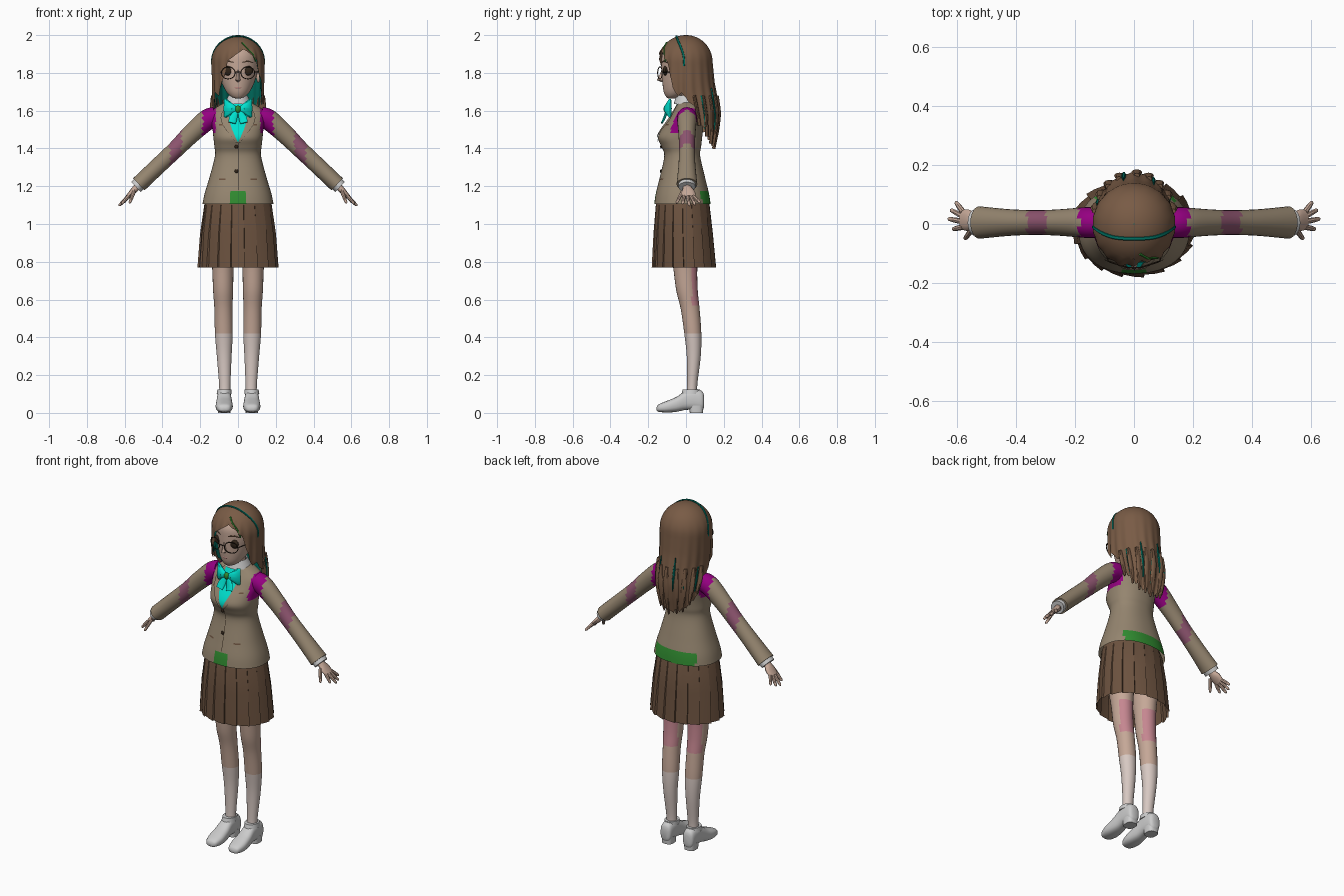
import bpy, bmesh
from math import sin, cos, pi, radians, sqrt, copysign
from mathutils import Vector as V

if "Cube" in bpy.data.objects:
    bpy.data.objects.remove(bpy.data.objects["Cube"])

X, Y, Z = V((1, 0, 0)), V((0, 1, 0)), V((0, 0, 1))


def mat(name, *c):
    m = bpy.data.materials.new(name)
    m.diffuse_color = (*c, 1)
    m.use_nodes = True
    m.node_tree.nodes["Principled BSDF"].inputs["Base Color"].default_value = m.diffuse_color
    return m


SKIN, HAIR = mat("skin", .56, .39, .31), mat("hair", .19, .105, .06)
TAN, BROWN = mat("jacket", .30, .235, .16), mat("skirt", .15, .085, .05)
CYAN, GREEN = mat("cyan", .0, .75, .62), mat("green", .03, .26, .03)
TEAL, PURPLE = mat("teal", .0, .16, .12), mat("magenta", .30, .0, .22)
MAUVE, PINK = mat("mauve", .27, .09, .16), mat("pink", .56, .24, .28)
WHITE, SOCK = mat("white", .75, .75, .75), mat("sock", .68, .58, .54)
DARK, LIP = mat("dark", .03, .018, .01), mat("lip", .45, .22, .2)


def make(name, verts, faces, m, mirror=False, paint=None, angle=40):
    me = bpy.data.meshes.new(name)
    me.from_pydata(verts, [], faces)
    bm = bmesh.new()
    bm.from_mesh(me)
    bmesh.ops.recalc_face_normals(bm, faces=bm.faces)
    bm.to_mesh(me)
    bm.free()
    me.shade_smooth()
    me.set_sharp_from_angle(angle=radians(angle))
    ob = bpy.data.objects.new(name, me)
    bpy.context.collection.objects.link(ob)
    mats = [m]
    me.materials.append(m)
    for p in me.polygons if paint else []:
        pm = paint(p.center)
        if pm:
            if pm not in mats:
                mats.append(pm)
                me.materials.append(pm)
            p.material_index = mats.index(pm)
    if mirror:
        ob.modifiers.new("mirror", 'MIRROR').use_mirror_merge = False
    return ob


def grid(rows, closed):
    n, f = len(rows[0]), []
    for i in range(len(rows) - 1):
        for j in range(n if closed else n - 1):
            k = (j + 1) % n
            f.append((i*n + j, i*n + k, i*n + n + k, i*n + n + j))
    return [p for r in rows for p in r], f


def dense(rows, k=4):
    # Catmull-Rom refinement of a table of numbers
    out, P = [], [rows[0]] + list(rows) + [rows[-1]]
    for i in range(1, len(P) - 2):
        for s in range(k):
            t = s / k
            out.append(tuple(.5*(2*b + (c - a)*t + (2*a - 5*b + 4*c - d)*t*t + (3*b - a - 3*c + d)*t**3)
                             for a, b, c, d in zip(*P[i-1:i+3])))
    return out + [tuple(rows[-1])]


def loft(name, rings, m, n=24, caps=True, power=2, **kw):
    # each ring: centre, half axis, half axis
    pw = lambda a: copysign(abs(a)**(2/power), a)
    rows = [[c + u*pw(cos(2*pi*j/n)) + v*pw(sin(2*pi*j/n)) for j in range(n)] for c, u, v in rings]
    vs, f = grid(rows, True)
    if caps:
        f += [tuple(range(n)), tuple(range(len(vs) - n, len(vs)))]
    return make(name, vs, f, m, **kw)


def flat(rows):      # horizontal rings from z, cx, cy, rx, ry
    return [(V((cx, cy, z)), X*rx, Y*ry) for z, cx, cy, rx, ry in rows]


def tube(name, pts, m, side=Y, n=12, **kw):   # pts: x, y, z, r along side, r across
    P, out = [V(p[:3]) for p in pts], []
    for i, p in enumerate(pts):
        t = (P[min(i + 1, len(P) - 1)] - P[max(i - 1, 0)]).normalized()
        v = t.cross(side).normalized()
        out.append((P[i], v.cross(t)*p[3], v*p[4]))
    return loft(name, out, m, n, **kw)


def ball(name, c, r, m, mirror=False, n=16):
    rows = [(c[2] + r[2]*cos(a), c[0], c[1], r[0]*sin(a), r[1]*sin(a))
            for a in [pi*(i + .02)/10.04 for i in range(11)]]
    return loft(name, flat(rows), m, n, mirror=mirror)


def lerp(table, z):
    table = sorted(table)
    if z <= table[0][0]:
        return table[0][1:]
    for a, b in zip(table, table[1:]):
        if z <= b[0]:
            t = (z - a[0])/(b[0] - a[0])
            return tuple(p + (q - p)*t for p, q in zip(a[1:], b[1:]))
    return table[-1][1:]


# Jacket: z, half width, front y, back y
J = dense([(1.105, .188, -.168, .13), (1.16, .177, -.16, .122), (1.25, .15, -.138, .1), (1.36, .122, -.115, .075),
           (1.41, .125, -.13, .08), (1.455, .13, -.148, .085), (1.5, .135, -.13, .09), (1.55, .146, -.095, .09),
           (1.59, .146, -.07, .085), (1.62, .112, -.052, .075), (1.65, .055, -.04, .06)], 5)


def jacket_paint(c):
    if c.z < 1.185 - abs(c.x)*.5 and abs(c.x) < .045 and c.y < 0:
        return GREEN
    if c.z < 1.17 and -.13 < c.x < .14 and c.y > 0:
        return GREEN
    return PURPLE if abs(c.x) > .118 and c.z > 1.48 else None


loft("jacket", flat([(z, 0, (a + b)/2, w, (b - a)/2) for z, w, a, b in J]), TAN, 64, False, 2.25, paint=jacket_paint)


def front_y(x, z):
    w, a, b = lerp(J, z)
    return (a + b)/2 - (b - a)/2*max(0, 1 - min(1, abs(x)/w)**2.25)**(1/2.25)


def patch(name, rows, off, m, mirror=False):   # strip lying on the jacket front
    g = [[V((x, front_y(x, z) - off, z)) for x in [a + (b - a)*i/6 for i in range(7)]] for z, a, b in dense(rows, 4)]
    vs, f = grid(g, False)
    make(name, vs, f, m, mirror)


patch("shirt_front", [(1.645, -.045, .045), (1.58, -.055, .055), (1.5, -.032, .032), (1.43, -.002, .002)], .004, CYAN)
patch("lapel", [(1.64, .04, .05), (1.59, .05, .085), (1.55, .046, .09), (1.5, .031, .065), (1.43, .0, .012)], .008, TAN, True)
patch("jacket_seam", [(1.43, 0, .003), (1.3, 0, .003), (1.18, 0, .003)], .002, DARK)
for z in (1.41, 1.28):
    ball("button", (-.008, front_y(0, z) - .002, z), (.01, .005, .01), DARK, n=10)
for z in (1.53, 1.24):
    patch("pocket", [(z, .065, .1), (z - .008, .065, .1)], .003, BROWN, True)

# Collar and bow
loft("shirt_collar", flat([(1.675, 0, .0, .045, .046), (1.68, 0, 0, .05, .052), (1.635, 0, .005, .072, .07)]), WHITE, 32, False)
tube("bow_wing", [(.004, -.098, 1.605, .01, .012), (.03, -.1, 1.61, .018, .026), (.06, -.088, 1.612, .014, .05),
                  (.073, -.08, 1.612, .005, .05)], CYAN, mirror=True)
tube("bow_tail", [(.008, -.1, 1.6, .008, .01), (.026, -.115, 1.56, .006, .022), (.032, -.128, 1.535, .004, .02)], CYAN, mirror=True)
ball("bow_knot", (0, -.105, 1.608), (.016, .014, .02), GREEN)

# Skirt with sawtooth pleats
rows, N = [], 18
for z, w, a, b, amp in [(1.14, .165, -.148, .11, 0), (1.1, .178, -.16, .125, .01), (.95, .198, -.172, .142, .035), (.77, .21, -.18, .158, .055)]:
    row = []
    for i in range(N):
        for fr, h in ((0, 0), (.5, .5), (.96, 1)):
            t, k = 2*pi*(i + fr)/N, 1 - amp*.6 + amp*h
            row.append(V((w*k*cos(t), (a + b)/2 + (b - a)/2*k*sin(t), z)))
    rows.append(row)
vs, f = grid(rows, True)
make("pleated_skirt", vs, f, BROWN, angle=15)

# Sleeves, cuffs and hands
arm = dense([(.12, .005, 1.565, .052, .055), (.165, .005, 1.55, .052, .055), (.25, .005, 1.475, .045, .05),
             (.33, .005, 1.395, .042, .045), (.42, .005, 1.31, .045, .044), (.525, .005, 1.21, .055, .044)], 6)
tube("sleeve", arm, TAN, n=24, mirror=True,
     paint=lambda c: PURPLE if c.x < .187 else MAUVE if .3 < c.x < .362 else None)
tube("shirt_cuff", [(.5, .005, 1.234, .045, .037), (.54, .005, 1.196, .045, .036)], WHITE, n=20, mirror=True)
tube("palm", dense([(.51, .005, 1.22, .022, .02), (.54, .007, 1.19, .024, .018), (.56, .012, 1.168, .036, .016),
                    (.585, .016, 1.143, .034, .011)]), SKIN, mirror=True)
for y0, tip in ((.04, (.606, .076, 1.112)), (.025, (.624, .049, 1.1)), (.008, (.632, .018, 1.095)),
                (-.01, (.617, -.018, 1.105)), (-.018, (.575, -.052, 1.108))):
    a = V((.58, y0, 1.148)) if y0 > -.015 else V((.55, y0, 1.172))
    b = V(tip)
    tube("finger", [(*a, .01, .01), (*a.lerp(b, .55), .009, .009), (*a.lerp(b, .9), .007, .007), (*b, .002, .002)],
         SKIN, n=8, mirror=True)

# Legs with socks painted on
leg = dense([(1.05, .085, -.012, .08, .09), (.9, .082, -.01, .068, .08), (.77, .08, -.004, .057, .064),
             (.65, .079, .005, .053, .057), (.55, .077, .022, .048, .05), (.42, .075, .036, .047, .045),
             (.3, .073, .041, .039, .037), (.15, .07, .033, .03, .027), (.08, .07, .03, .03, .03)], 6)
loft("leg", flat(leg), SKIN, 24, mirror=True,
     paint=lambda c: SOCK if c.z < .42 else PINK if .56 < c.z < .76 and c.y > .03 else None)

# Shoes: y, half width, bottom z, top z
shoe = dense([(-.156, .012, .014, .028), (-.145, .033, .006, .045), (-.1, .045, .002, .064), (-.05, .043, .006, .085),
              (0, .038, .016, .118), (.045, .037, .016, .128), (.085, .033, .014, .115), (.096, .018, .03, .09)], 4)
loft("shoe", [(V((.073, y, (a + b)/2)), X*w, Z*(b - a)/2) for y, w, a, b in shoe], WHITE, 24, power=2.6, mirror=True)
loft("heel", flat([(0, .073, .055, .032, .035), (.04, .073, .055, .034, .038)]), WHITE, 20, power=3, mirror=True)
loft("shoe_strap", flat([(.1, .073, .026, .04, .05), (.125, .072, .028, .037, .045)]), WHITE, 24, mirror=True)

# Neck and head
loft("neck", flat([(1.6, 0, .015, .05, .045), (1.65, 0, .005, .038, .038), (1.74, 0, 0, .04, .042)]), SKIN)
head = dense([(1.664, 0, -.078, .012, .016), (1.675, 0, -.068, .038, .038), (1.7, 0, -.05, .062, .068),
              (1.74, 0, -.03, .083, .094), (1.79, 0, -.01, .1, .118), (1.84, 0, 0, .112, .13),
              (1.9, 0, 0, .112, .126), (1.95, 0, 0, .08, .09), (1.97, 0, 0, .03, .03)])
loft("head", flat(head), SKIN, 32)
loft("nose", flat([(1.752, 0, -.12, .006, .012), (1.762, 0, -.125, .013, .03), (1.78, 0, -.122, .01, .022),
                   (1.82, 0, -.116, .005, .012)]), SKIN, 12)
ball("mouth", (0, -.117, 1.722), (.02, .006, .007), LIP)
ball("ear", (.108, .0, 1.78), (.012, .02, .032), SKIN, True)
ball("eye", (.05, -.109, 1.812), (.03, .014, .026), DARK, True)
tube("eyebrow", [(.025, -.127, 1.856, .003, .003), (.055, -.119, 1.863, .003, .004), (.08, -.1, 1.853, .002, .002)],
     HAIR, n=6, mirror=True)

# Glasses
lens = [(.052 + .036*cos(t), -.138 + .012*cos(t), 1.8 + .032*sin(t), .0025, .0025) for t in [2*pi*i/28 for i in range(29)]]
tube("glasses_rim", lens, DARK, n=6, mirror=True)
tube("glasses_bridge", [(-.018, -.148, 1.805, .0025, .0025), (.018, -.148, 1.805, .0025, .0025)], DARK, n=6)
tube("glasses_temple", [(.088, -.126, 1.805, .0025, .0025), (.115, 0, 1.805, .0025, .0025)], DARK, side=Z, n=6, mirror=True)

# Hair: one sheet from the crown to a jagged lower edge that opens at the face
EDGE = [(0, 1.925), (18, 1.9), (35, 1.865), (43, 1.8), (52, 1.7), (62, 1.675), (80, 1.66), (93, 1.6),
        (108, 1.5), (140, 1.43), (180, 1.4)]
SIZE = [(1.4, .105, .145), (1.5, .122, .166), (1.58, .13, .176), (1.65, .134, .168), (1.75, .138, .15), (1.86, .14, .14)]
COLS, rows = 144, []


def hair_point(f, z, s=0., inset=0.):      # f: angle from the front
    w, back = lerp(SIZE, z)
    k = sqrt(max(0, 1 - ((z - 1.86)/.14)**2)) if z > 1.86 else 1
    k *= 1 + .03*s*cos(radians(f)*18) - inset
    shift = max(0, 1.7 - z)*.22
    c = -cos(radians(f))
    y = c*(back - shift) + shift if c > 0 else c*(.147 - .1*max(0, 1.72 - z)) + shift
    return V((w*k*sin(radians(f)), y*k, z))


def hair_sheet(name, m, inset, lift, paint=None):
    rows = []
    for r in range(34):
        row = []
        for j in range(COLS):
            f = -180 + 360*j/COLS
            d = abs(f - 15*(1 - abs(f)/180))
            end = lerp(EDGE, d)[0] + lift
            if d > 45:
                end += .028*abs((f/20 + lift*20) % 1*2 - 1)
            if r <= 9:
                z = 1.86 + .14*cos(radians(.5 + 6*r))
                s = 0
            else:
                s = (r - 9)/24
                z = 1.943 + (end - 1.943)*s
            row.append(hair_point(f, z, s, inset))
        rows.append(row)
    vs, fc = grid(rows, True)
    return make(name, vs, fc, m, paint=paint)


hair_sheet("hair", HAIR, 0, 0)
hair_sheet("hair_under_layer", TEAL, .07, .03)

# Teal gaps between back locks, loose tips, headband and the parting mark
for f, z0, z1 in ((150, 1.72, 1.5), (172, 1.66, 1.46), (-165, 1.74, 1.55), (-140, 1.64, 1.46), (118, 1.68, 1.52), (-112, 1.68, 1.54)):
    pts = [hair_point(f, z0 + (z1 - z0)*i/6, .6, -.012) for i in range(7)]
    tube("hair_gap", [(*p, .001 + .007*sin(pi*i/6), .005) for i, p in enumerate(pts)], TEAL, side=X, n=6)
for f in (104, 122, 140, 158, 176, -104, -122, -140, -158):
    z0 = 1.68
    z1 = lerp(EDGE, abs(f))[0] - .005
    pts = [hair_point(f, z0 + (z1 - z0)*i/6, 0, -.01) for i in range(7)]
    tube("hair_lock", [(*p, .003 + .015*sin(pi*min(1, .15 + i/7)), .009) for i, p in enumerate(pts)], HAIR, side=X, n=8)
band = []
for i in range(33):
    a = radians(-100 + 200*i/32)
    band.append((.141*sin(a)*.985, -.05 + .04*abs(sin(a))**3, 1.86 + .135*cos(a), .006, .004))
tube("headband", band, TEAL, n=8)
pts = [hair_point(f, z, 0, -.005) for f, z in ((12, 1.96), (22, 1.935), (36, 1.9), (42, 1.86))]
tube("parting", [(*p, .006 - .001*i, .004) for i, p in enumerate(pts)], GREEN, n=6)
